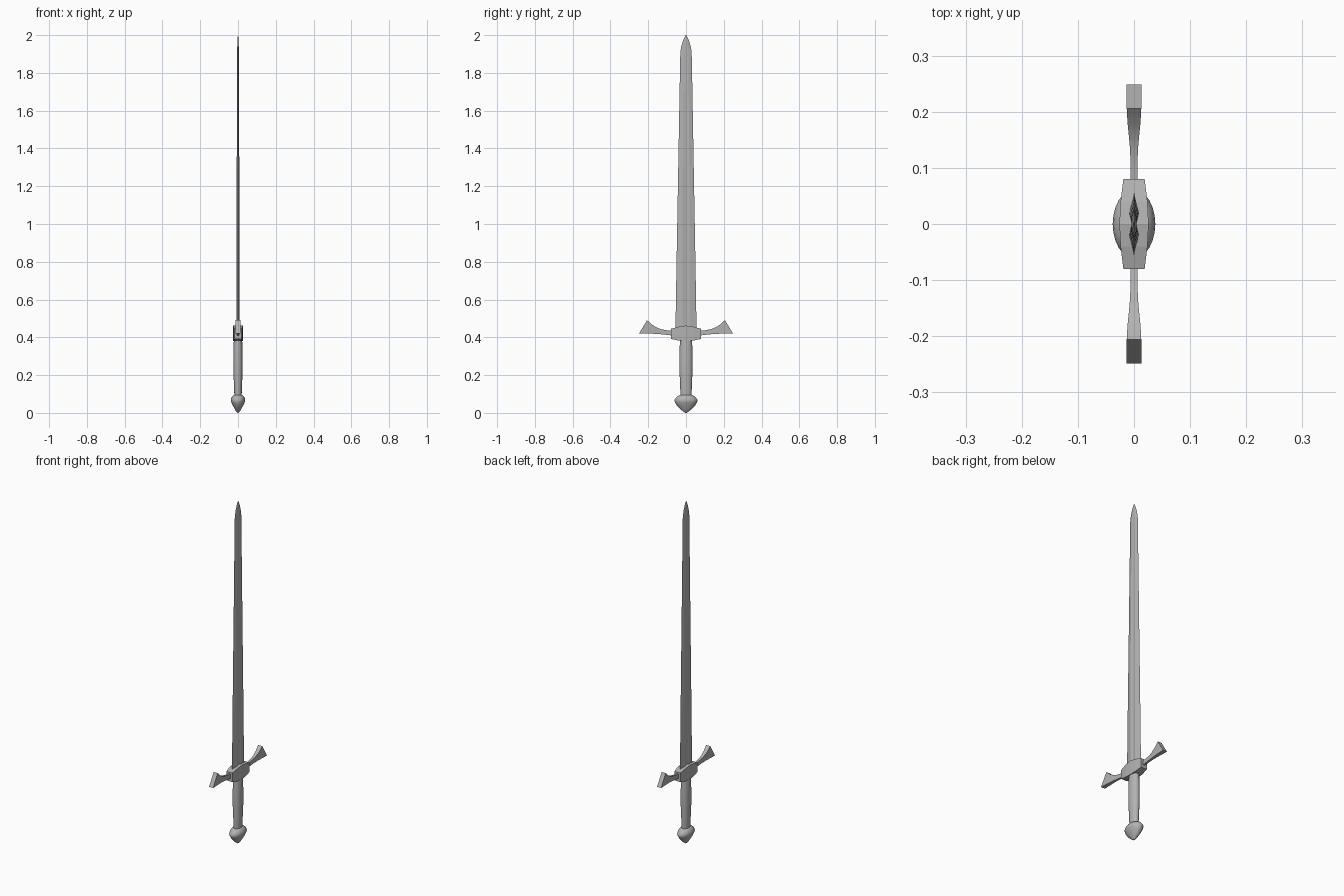
import bpy, bmesh, math

steel = bpy.data.materials.new("dark_steel")
steel.diffuse_color = (0.45, 0.45, 0.45, 1)


def loft(name, rings, smooth=None):
    """Skin a list of equal-length closed rings and cap both ends."""
    bm = bmesh.new()
    loops = [[bm.verts.new(p) for p in ring] for ring in rings]
    n = len(loops[0])
    for a, b in zip(loops, loops[1:]):
        for i in range(n):
            j = (i + 1) % n
            bm.faces.new((a[i], a[j], b[j], b[i]))
    bm.faces.new(loops[0][::-1])
    bm.faces.new(loops[-1])
    bmesh.ops.recalc_face_normals(bm, faces=bm.faces)
    me = bpy.data.meshes.new(name)
    bm.to_mesh(me)
    bm.free()
    me.materials.append(steel)
    ob = bpy.data.objects.new(name, me)
    bpy.context.collection.objects.link(ob)
    if smooth:
        bpy.context.view_layer.objects.active = ob
        ob.select_set(True)
        bpy.ops.object.shade_smooth_by_angle(angle=math.radians(smooth))
        ob.select_set(False)
    return ob


def ellipse(rx, ry, z, n=24):
    return [(rx * math.cos(2 * math.pi * i / n), ry * math.sin(2 * math.pi * i / n), z)
            for i in range(n)]


# Blade: flattened diamond with a shallow central fuller that runs out near the tip
def blade_ring(z, w, t, c):
    f = min(0.019, 0.42 * w)
    return [(0, w, z), (t, f, z), (c, 0, z), (t, -f, z),
            (0, -w, z), (-t, -f, z), (-c, 0, z), (-t, f, z)]


loft("blade", [blade_ring(*s) for s in [
    (0.43, 0.056, 0.0090, 0.0045), (0.80, 0.050, 0.008, 0.004),
    (1.30, 0.041, 0.0068, 0.0035), (1.70, 0.034, 0.0055, 0.0035),
    (1.91, 0.030, 0.0045, 0.0045), (1.94, 0.025, 0.004, 0.004),
    (1.97, 0.016, 0.003, 0.003), (1.99, 0.007, 0.0015, 0.0015),
    (2.0, 0.001, 0.0004, 0.0004)]])

# Guard block: tapers toward both sides
loft("guard_block", [[(-hx, y, z0), (hx, y, z0), (hx, y, z1), (-hx, y, z1)]
                     for y, hx, z0, z1 in [
    (-0.08, 0.019, 0.392, 0.445), (-0.04, 0.024, 0.383, 0.456),
    (0, 0.026, 0.380, 0.462),
    (0.04, 0.024, 0.383, 0.456), (0.08, 0.019, 0.392, 0.445)]])

# Guard arms: bottom and top edge points with half thickness, flaring to a slanted end
arm = [(0.06, 0.408, 0.06, 0.433, 0.006), (0.10, 0.413, 0.10, 0.437, 0.006),
       (0.14, 0.417, 0.132, 0.443, 0.007), (0.175, 0.419, 0.155, 0.452, 0.009),
       (0.21, 0.420, 0.18, 0.467, 0.0115), (0.249, 0.420, 0.206, 0.491, 0.013)]
for side, label in ((1, "left"), (-1, "right")):
    loft("guard_arm_" + label, [
        [(-h, side * y0, z0), (h, side * y0, z0), (h, side * y1, z1), (-h, side * y1, z1)]
        for y0, z0, y1, z1, h in arm], 30)

# Grip: oval and slightly swollen
loft("grip", [ellipse(*s) for s in [
    (0.019, 0.029, 0.08), (0.021, 0.031, 0.14), (0.024, 0.034, 0.21),
    (0.025, 0.035, 0.27), (0.024, 0.034, 0.33), (0.022, 0.032, 0.39)]], 40)

# Pommel: flattened mushroom with a rounded underside and a narrow foot
loft("pommel", [ellipse(*s) for s in [
    (0.003, 0.004, 0.0), (0.009, 0.013, 0.006), (0.017, 0.031, 0.020),
    (0.028, 0.049, 0.040), (0.036, 0.059, 0.057), (0.038, 0.061, 0.067),
    (0.036, 0.055, 0.078), (0.030, 0.045, 0.088), (0.022, 0.032, 0.095)]], 40)
